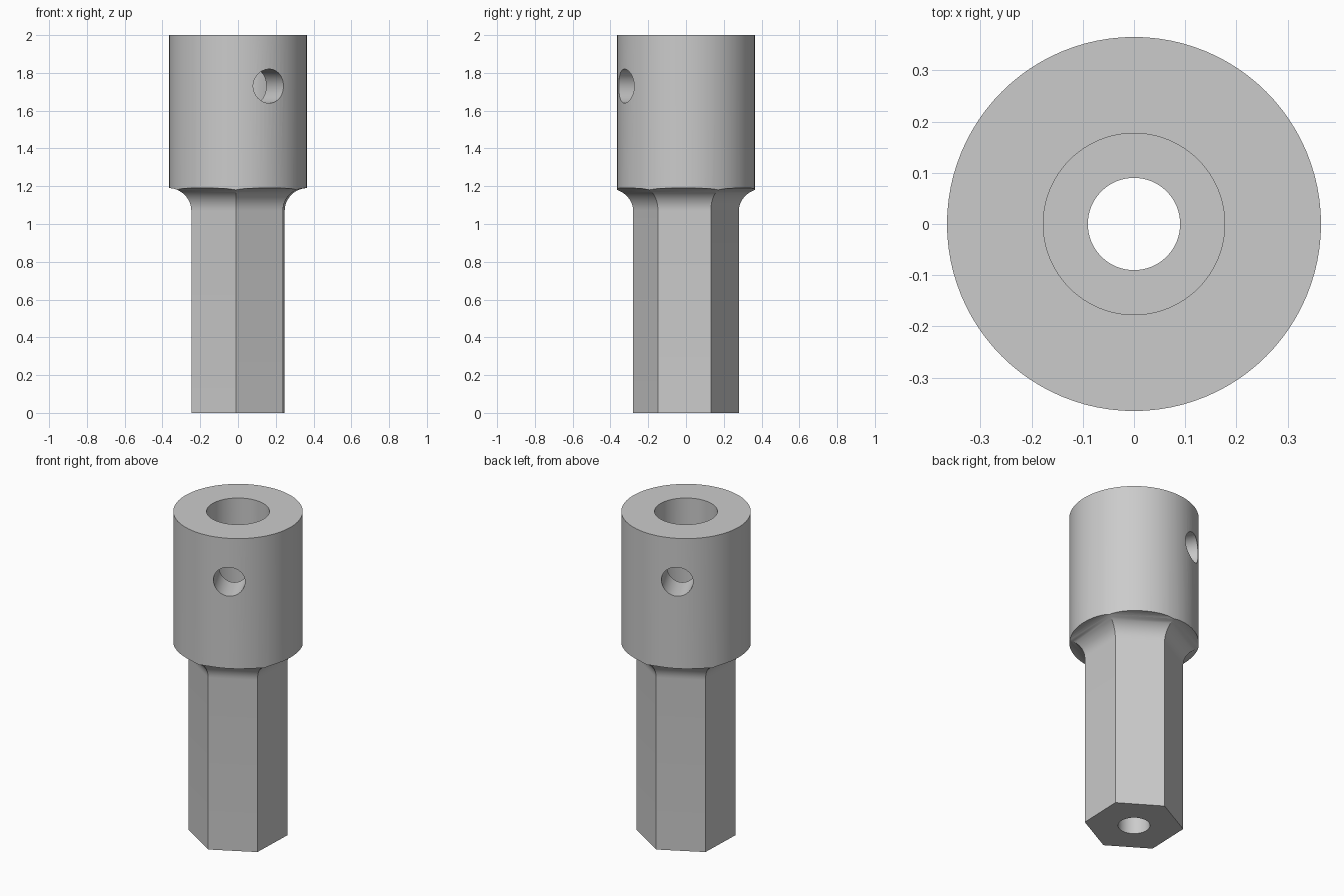
import bpy
import bmesh
from math import cos, sin, pi, radians

if "Cube" in bpy.data.objects:
    bpy.data.objects.remove(bpy.data.objects["Cube"])

HEAD_R, HEAD_Z, TOP = 0.365, 1.19, 2.0
FLAT, FILLET = 0.2425, 0.12

# Plain grey metal
steel = bpy.data.materials.new("steel_grey")
steel.use_nodes = True
colour = (0.6, 0.6, 0.6, 1)
steel.diffuse_color = colour
steel.node_tree.nodes["Principled BSDF"].inputs["Base Color"].default_value = colour


def hex_loft(name, rings):
    """Loft a hexagon through (flat distance, height) rings."""
    bm = bmesh.new()
    loops = []
    for flat, z in rings:
        r = flat / cos(pi / 6)
        angles = [radians(60 * i + 28) for i in range(6)]
        loops.append([bm.verts.new((r * cos(a), r * sin(a), z)) for a in angles])
    for low, high in zip(loops, loops[1:]):
        for i in range(6):
            j = (i + 1) % 6
            bm.faces.new((low[i], low[j], high[j], high[i]))
    bm.faces.new(loops[0][::-1])
    bm.faces.new(loops[-1])
    mesh = bpy.data.meshes.new(name)
    bm.to_mesh(mesh)
    bm.free()
    obj = bpy.data.objects.new(name, mesh)
    bpy.context.collection.objects.link(obj)
    mesh.materials.append(steel)
    return obj


def cylinder(name, radius, z0, z1, segments=96):
    bpy.ops.mesh.primitive_cylinder_add(vertices=segments, radius=radius,
                                        depth=z1 - z0, location=(0, 0, (z0 + z1) / 2))
    obj = bpy.context.object
    obj.name = name
    obj.data.materials.append(steel)
    obj.hide_render = True
    return obj


def combine(target, tool, operation):
    mod = target.modifiers.new(tool.name, 'BOOLEAN')
    mod.operation, mod.solver, mod.object = operation, 'EXACT', tool
    bpy.context.view_layer.objects.active = target
    bpy.ops.object.modifier_apply(modifier=mod.name)
    bpy.data.objects.remove(tool)


# Hex shank flaring through a concave fillet into the head
rings = [(FLAT, 0)]
for i in range(13):
    a = pi / 2 * i / 12
    rings.append((FLAT + FILLET * (1 - cos(a)), HEAD_Z - FILLET + FILLET * sin(a)))
rings += [(0.6, HEAD_Z), (0.6, TOP + 0.1)]
body = hex_loft("hex_shank_socket", rings)

# Round head trims the flare
combine(body, cylinder("head_trim", HEAD_R, -0.1, TOP), 'INTERSECT')

# Stepped bore along the axis
combine(body, cylinder("socket_bore", 0.177, HEAD_Z, TOP + 0.2), 'DIFFERENCE')
combine(body, cylinder("through_bore", 0.09, -0.2, TOP + 0.1, 64), 'DIFFERENCE')

# Cross pin hole through both walls of the head
pin = cylinder("pin_hole", 0.09, -0.6, 0.6, 64)
pin.location.z = 1.73
pin.rotation_euler = (pi / 2, 0, radians(27))
bpy.context.view_layer.update()
combine(body, pin, 'DIFFERENCE')

# Smooth round walls, crisp edges
bpy.ops.object.select_all(action='DESELECT')
body.select_set(True)
bpy.context.view_layer.objects.active = body
bpy.ops.object.shade_smooth_by_angle(angle=radians(30))
